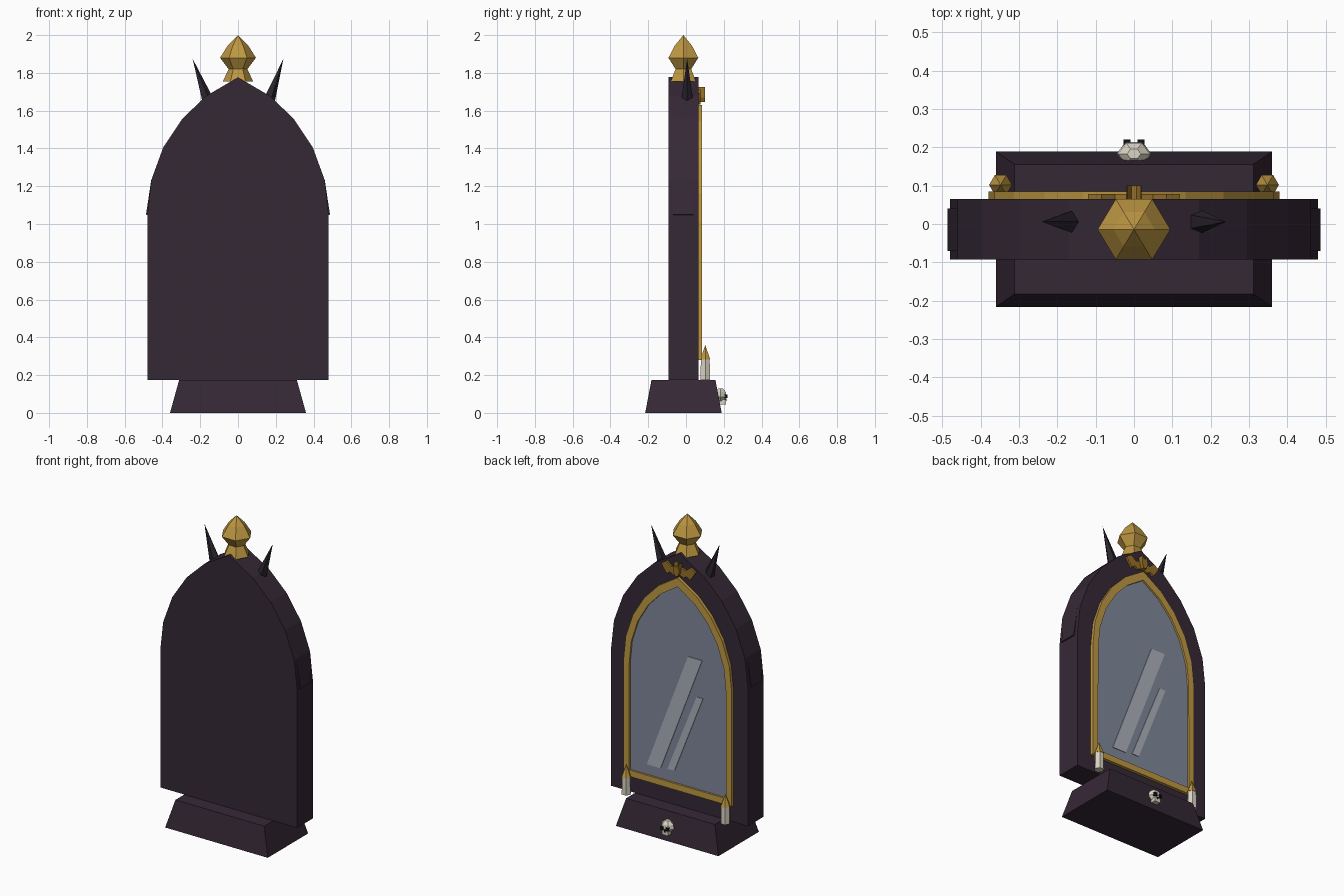
import bpy, bmesh
from math import cos, sin, tau
from mathutils import Vector

cube = bpy.data.objects.get("Cube")
if cube:
    bpy.data.objects.remove(cube, do_unlink=True)


def material(name, r, g, b):
    col = [(c / 255 / 12.92 if c < 11 else ((c / 255 + 0.055) / 1.055) ** 2.4) for c in (r, g, b)] + [1]
    m = bpy.data.materials.new(name)
    m.use_nodes = True
    m.diffuse_color = col
    m.node_tree.nodes["Principled BSDF"].inputs["Base Color"].default_value = col
    return m


WOOD = material("dark plum wood", 53, 40, 53)
THORN = material("charcoal", 42, 36, 45)
GOLD = material("gold", 190, 152, 66)
BRONZE = material("dark gold", 150, 112, 40)
GLASS = material("blue grey glass", 128, 136, 154)
SHINE = material("pale shine", 172, 178, 187)
BONE = material("bone", 218, 212, 196)
BLACK = material("black", 22, 18, 22)


def finish(name, bm, mat):
    bmesh.ops.recalc_face_normals(bm, faces=bm.faces[:])
    me = bpy.data.meshes.new(name)
    bm.to_mesh(me)
    bm.free()
    me.materials.append(mat)
    ob = bpy.data.objects.new(name, me)
    bpy.context.collection.objects.link(ob)
    return ob


def prism(name, pts, y0, y1, mat):
    """Extrude an (x, z) outline from y0 to y1."""
    bm = bmesh.new()
    f = bm.faces.new([bm.verts.new((x, y0, z)) for x, z in pts])
    ext = bmesh.ops.extrude_face_region(bm, geom=[f])["geom"]
    for v in ext:
        if isinstance(v, bmesh.types.BMVert):
            v.co.y = y1
    return finish(name, bm, mat)


def ring(name, outer, inner, y0, y1, mat):
    """Flat frame between two matching outlines."""
    bm = bmesh.new()
    loops = [[bm.verts.new((x, y, z)) for x, z in pts]
             for pts, y in ((outer, y0), (outer, y1), (inner, y1), (inner, y0))]
    n = len(outer)
    for k in range(4):
        a, b = loops[k], loops[(k + 1) % 4]
        for i in range(n):
            j = (i + 1) % n
            bm.faces.new((a[i], a[j], b[j], b[i]))
    return finish(name, bm, mat)


def lathe(name, profile, loc, mat, sides=6, sy=1.0):
    """Faceted turning from (radius, z) points, closed at both ends."""
    bm = bmesh.new()
    rings = [[bm.verts.new((loc[0] + r * cos(tau * i / sides),
                            loc[1] + sy * r * sin(tau * i / sides), loc[2] + z))
              for i in range(sides)] for r, z in profile]
    for a, b in zip(rings, rings[1:]):
        for i in range(sides):
            j = (i + 1) % sides
            bm.faces.new((a[i], a[j], b[j], b[i]))
    bm.faces.new(rings[0])
    bm.faces.new(rings[-1])
    bmesh.ops.remove_doubles(bm, verts=bm.verts[:], dist=0.0001)
    return finish(name, bm, mat)


def box(name, loc, size, mat, top=(1, 1)):
    """Box whose top face may be narrowed."""
    bm = bmesh.new()
    bmesh.ops.create_cube(bm, size=1)
    for v in bm.verts:
        tx, ty = top if v.co.z > 0 else (1, 1)
        v.co = Vector((v.co.x * size[0] * tx, v.co.y * size[1] * ty, v.co.z * size[2])) + Vector(loc)
    return finish(name, bm, mat)


def mirrored(half):
    return half + [(-x, z) for x, z in reversed(half) if x > 0]


# Sloped foot and pointed-arch body
box("base", (0, -0.0135, 0.0875), (0.72, 0.405, 0.175), WOOD, top=(0.865, 0.835))
arch = [(0.48, 1.05), (0.46, 1.23), (0.396, 1.405), (0.295, 1.557), (0.17, 1.677), (0, 1.777)]
prism("body", mirrored([(0.48, 0.175)] + arch), -0.093, 0.065, WOOD)
for s, side in ((1, "left"), (-1, "right")):
    prism(side + "_arch_lip", [(s * x, z) for x, z in ((0.46, 1.04), (0.487, 1.05), (0.459, 1.235))],
          -0.07, 0.04, WOOD)

# Gold frame, glass and shine marks
half = [(0.38, 0.28)] + [(x * 0.79, 1.01 + (z - 1.05) * 0.853) for x, z in arch]
outer = mirrored(half)
inner = [(x * 0.895, 0.32 + (z - 0.28) * 0.928) for x, z in outer]
ring("gold_frame", outer, inner, 0.06, 0.085, GOLD)
prism("glass", [(x * 1.02, z) for x, z in inner], 0.06, 0.073, GLASS)
prism("wide_shine", [(-0.067, 1.145), (-0.166, 1.145), (0.125, 0.385), (0.222, 0.385)], 0.072, 0.077, SHINE)
prism("narrow_shine", [(-0.128, 0.905), (-0.172, 0.905), (0.028, 0.395), (0.077, 0.395)], 0.072, 0.077, SHINE)

# Finial
lathe("finial", [(0.08, 1.755), (0.05, 1.82), (0.095, 1.88), (0.054, 1.945), (0, 2.0)],
      (0, -0.014, 0), GOLD, sy=0.96)

# Thorns, candles and bat wings on both sides
for s, side in ((1, "left"), (-1, "right")):
    thorn = lathe(side + "_thorn", [(0.032, 0), (0, 0.222)], (0, 0, 0), THORN, sides=5)
    thorn.location = (s * 0.166, 0.006, 1.665)
    thorn.rotation_euler = (0, s * 0.34, 0)
    spot = (s * 0.348, 0.102, 0)
    lathe(side + "_candle", [(0.029, 0.175), (0.027, 0.285)], spot, BONE)
    lathe(side + "_flame", [(0.03, 0.283), (0, 0.36)], spot, GOLD)
    wing = [(0.0, 1.70), (0.05, 1.685), (0.085, 1.712), (0.12, 1.69), (0.105, 1.665),
            (0.08, 1.632), (0.06, 1.65), (0.035, 1.635), (0.0, 1.655)]
    prism(side + "_bat_wing", [(s * x, z) for x, z in wing], 0.063, 0.078, BRONZE)
prism("bat_body", mirrored([(0.01, 1.645), (0.02, 1.67), (0.018, 1.725), (0.006, 1.705)]),
      0.063, 0.1, BRONZE)

# Small skull on the foot
lathe("skull", [(0.022, 0.062), (0.045, 0.085), (0.04, 0.11), (0.018, 0.13)], (0, 0.183, 0), BONE, sy=0.8)
box("skull_jaw", (0, 0.193, 0.058), (0.042, 0.036, 0.026), BONE)
for s, side in ((1, "left"), (-1, "right")):
    box(side + "_eye", (s * 0.018, 0.212, 0.088), (0.018, 0.016, 0.02), BLACK)
box("nose", (0, 0.21, 0.07), (0.008, 0.008, 0.012), BLACK)
